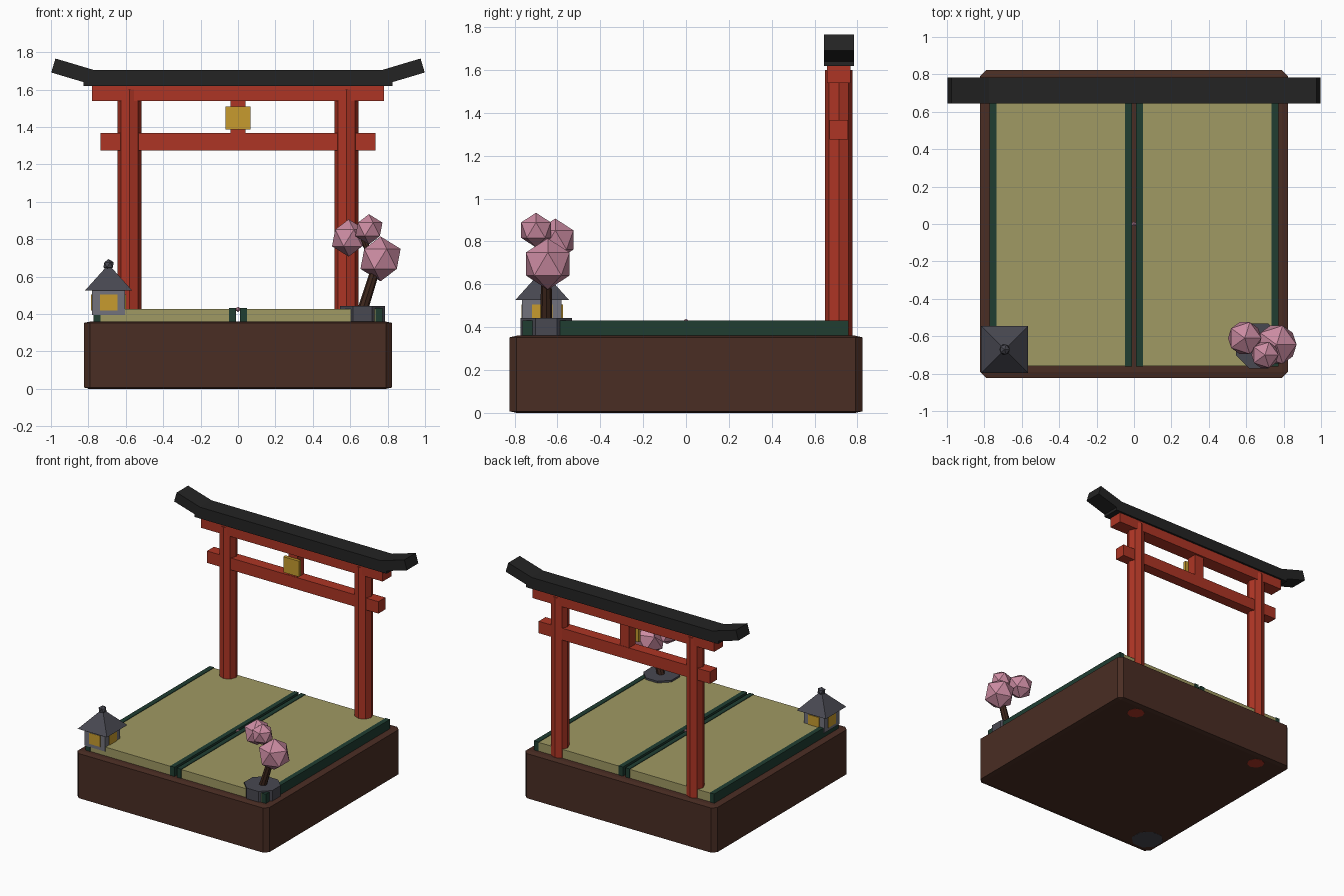
import bpy, math
from mathutils import Vector

cube = bpy.data.objects.get("Cube")
if cube:
    bpy.data.objects.remove(cube, do_unlink=True)


def material(name, rgb):
    m = bpy.data.materials.new(name)
    m.use_nodes = True
    m.diffuse_color = (*rgb, 1)
    m.node_tree.nodes["Principled BSDF"].inputs["Base Color"].default_value = (*rgb, 1)
    return m


WOOD = material("dark_wood", (0.068, 0.026, 0.017))
RED = material("vermilion", (0.42, 0.036, 0.018))
BLACK = material("black_lacquer", (0.017, 0.017, 0.017))
GOLD = material("gold", (0.57, 0.33, 0.028))
STRAW = material("woven_straw", (0.35, 0.32, 0.125))
GREEN = material("dark_green_cloth", (0.014, 0.047, 0.031))
SLATE = material("slate", (0.065, 0.065, 0.082))
STONE = material("light_stone", (0.17, 0.17, 0.2))
BARK = material("bark", (0.048, 0.02, 0.012))
PINK = material("blossom_pink", (0.6, 0.26, 0.36))


def finish(name, mat):
    o = bpy.context.object
    o.name = name
    o.data.materials.append(mat)
    return o


def box(name, mat, x, y, z, tilt=0):
    """Box from (min, max) pairs, tilted about its own y axis."""
    centre = [(a + b) / 2 for a, b in (x, y, z)]
    bpy.ops.mesh.primitive_cube_add(size=1, location=centre, rotation=(0, tilt, 0))
    o = finish(name, mat)
    o.scale = [b - a for a, b in (x, y, z)]
    return o


def rod(name, mat, start, end, r1, r2, sides=8, turn=0):
    """Tapered prism between two points."""
    a, b = Vector(start), Vector(end)
    bpy.ops.mesh.primitive_cone_add(vertices=sides, radius1=r1, radius2=r2,
                                    depth=(b - a).length, location=(a + b) / 2)
    o = finish(name, mat)
    lean = math.atan2(b.x - a.x, b.z - a.z)
    o.rotation_euler = (0, lean, turn)
    return o


def ball(name, mat, at, r):
    bpy.ops.mesh.primitive_ico_sphere_add(subdivisions=1, radius=r, location=at)
    return finish(name, mat)


# Wooden plinth with chamfered edges
W = 0.823
plinth = box("plinth", WOOD, (-W, W), (-W, W), (0, 0.36))
bevel = plinth.modifiers.new("chamfer", "BEVEL")
bevel.width = 0.02
bevel.segments = 1

GATE_Y = 0.713


def depth(d):
    return (GATE_Y - d / 2, GATE_Y + d / 2)


# Mirrored pairs: mats with cloth edging, gate posts and upturned roof ends
for s, side in ((1, "left"), (-1, "right")):
    def span(a, b):
        return tuple(sorted((s * a, s * b)))

    box(f"mat_{side}", STRAW, span(0.03, 0.75), (-0.76, 0.755), (0.355, 0.428))
    box(f"mat_inner_edge_{side}", GREEN, span(0.01, 0.047), (-0.763, 0.758), (0.355, 0.432))
    box(f"mat_outer_edge_{side}", GREEN, span(0.735, 0.773), (-0.763, 0.758), (0.355, 0.432))
    rod(f"gate_post_{side}", RED, (s * 0.58, GATE_Y, -0.001), (s * 0.58, GATE_Y, 1.6), 0.065, 0.065)
    box(f"roof_end_{side}", BLACK, span(0.762, 0.992), depth(0.14), (1.657, 1.735), -s * 0.29)

# Gate beams
box("roof_beam", BLACK, (-0.825, 0.825), depth(0.14), (1.618, 1.706))
box("upper_beam", RED, (-0.78, 0.78), depth(0.11), (1.54, 1.618))
box("lower_beam", RED, (-0.735, 0.735), depth(0.085), (1.275, 1.367))
box("centre_strut", RED, (-0.04, 0.04), depth(0.08), (1.36, 1.545))
box("plaque", GOLD, (-0.067, 0.067), (0.65, 0.676), (1.388, 1.51))

# Stone lantern
LX, LY = -0.692, -0.671
rod("lantern_footing", SLATE, (LX, LY, -0.001), (LX, LY, 0.35), 0.12, 0.12, 8, math.pi / 8)
box("lantern_body", STONE, (LX - 0.088, LX + 0.088), (LY - 0.094, LY + 0.09), (0.395, 0.53))
for i, (dx, dy) in enumerate(((0, -1), (1, 0), (0, 1), (-1, 0))):
    cx, cy = LX + dx * 0.089, LY + dy * 0.092
    hx, hy = (0.004, 0.047) if dx else (0.047, 0.004)
    box(f"lantern_window_{i + 1}", GOLD, (cx - hx, cx + hx), (cy - hy, cy + hy), (0.42, 0.505))
rod("lantern_roof", SLATE, (LX, LY, 0.527), (LX, LY, 0.655), 0.177, 0.014, 4, math.pi / 4)
ball("lantern_finial", SLATE, (LX, LY, 0.663), 0.031)

# Blossom tree in a flat octagonal pot
TX, TY = 0.666, -0.652
rod("tree_pot", SLATE, (TX, TY, 0.359), (TX, TY, 0.442), 0.131, 0.131, 8, math.pi / 8)
rod("tree_trunk", BARK, (TX, TY, 0.42), (0.745, TY, 0.67), 0.028, 0.024)
rod("tree_branch", BARK, (0.74, TY, 0.65), (0.65, TY, 0.84), 0.02, 0.015)
ball("blossom_low", PINK, (0.762, -0.645, 0.695), 0.12)
ball("blossom_side", PINK, (0.592, -0.61, 0.807), 0.1)
ball("blossom_top", PINK, (0.7, -0.7, 0.853), 0.081)

# Fallen petal between the mats
ball("fallen_petal", PINK, (0, 0, 0.425), 0.014)
